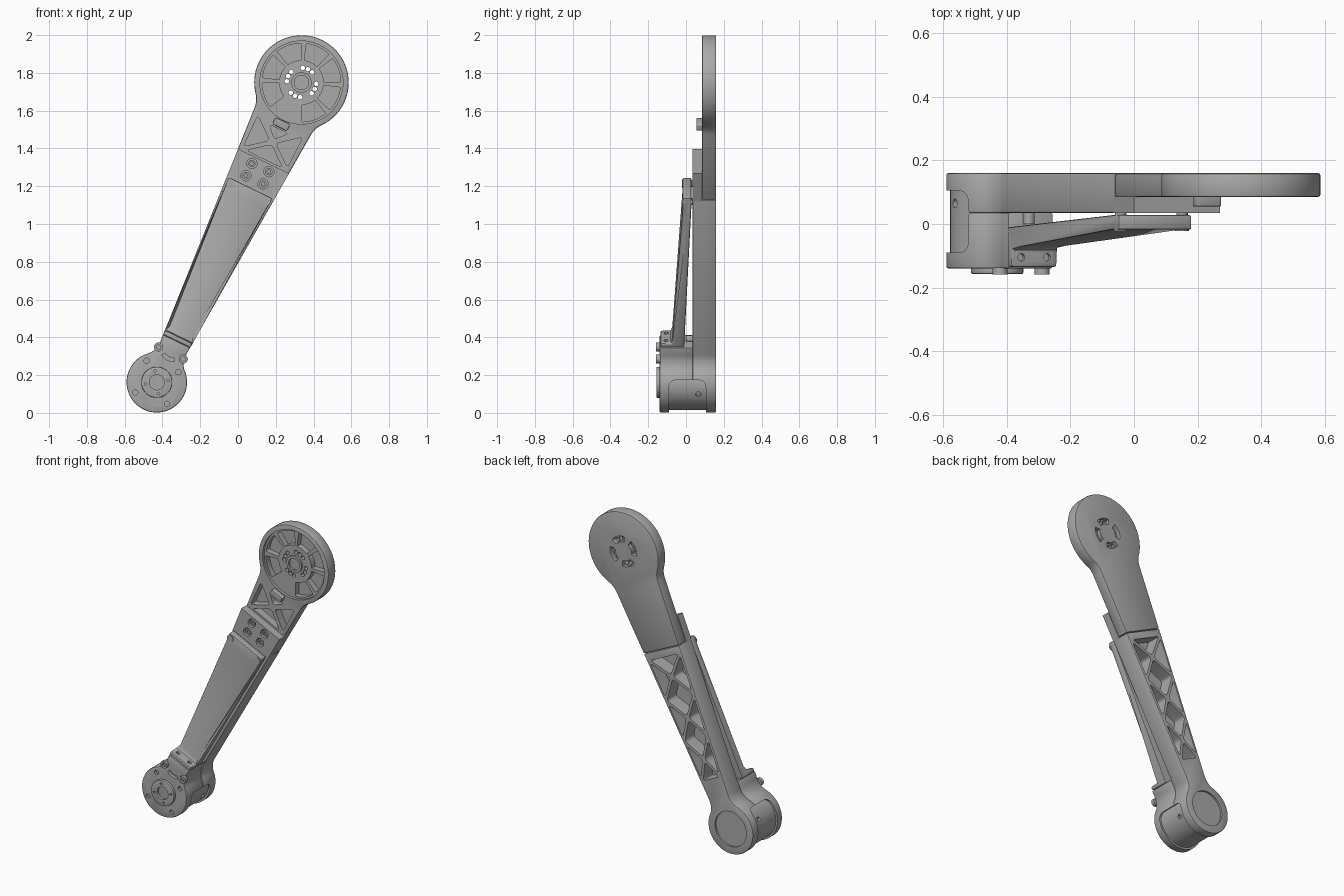
import bpy, bmesh, math
from mathutils import Vector

if "Cube" in bpy.data.objects:
    bpy.data.objects.remove(bpy.data.objects["Cube"])

# Local frame: s across the arm (x), y depth, t along the arm (z), origin at the lower hub
LEAN = math.atan2(0.765, 1.585)
BASE = (-0.43, 0.0, 0.162)
TOP = 1.762                      # distance between the two hub axes
A, M = 0.063, 0.067              # half width of the arm = A + M * t

grey = bpy.data.materials.new("machined_grey")
grey.diffuse_color = (0.4, 0.4, 0.4, 1)
grey.use_nodes = True
grey.node_tree.nodes["Principled BSDF"].inputs["Base Color"].default_value = grey.diffuse_color


def half(t):
    return A + M * t


def circle(s, t, r, n=32):
    return [(s + r * math.cos(2 * math.pi * i / n), t + r * math.sin(2 * math.pi * i / n)) for i in range(n)]


def rect(a0, b0, a1, b1):
    return [(a0, b0), (a1, b0), (a1, b1), (a0, b1)]


def sector(t, r0, r1, mid, span, n=10):
    """Ring sector around (0, t); angle measured from +t."""
    ang = [mid - span / 2 + span * i / n for i in range(n + 1)]
    pts = [(r1, a) for a in ang] + [(r0, a) for a in reversed(ang)]
    return [(r * math.sin(a), t + r * math.cos(a)) for r, a in pts]


def inset(pts, d):
    """Move every side of a convex counter-clockwise polygon inwards."""
    out, n = [], len(pts)
    for i in range(n):
        p, q, r = (Vector(pts[j % n]) for j in (i - 1, i, i + 1))
        u, v = (q - p).normalized(), (r - q).normalized()
        n1, n2 = Vector((-u.y, u.x)), Vector((-v.y, v.x))
        out.append(tuple(q + (n1 + n2) * d / (1 + n1.dot(n2))))
    return out


def rounded(pts, r, n=4):
    out, c = [], len(pts)
    for i in range(c):
        p, q, s = (Vector(pts[j % c]) for j in (i - 1, i, i + 1))
        d = min(r, (p - q).length * 0.45, (s - q).length * 0.45)
        a, b = q + (p - q).normalized() * d, q + (s - q).normalized() * d
        for k in range(n + 1):
            f = k / n
            out.append(tuple(a * (1 - f) ** 2 + q * 2 * f * (1 - f) + b * f * f))
    return out


def neck(R, a, m, rho, end):
    """Disc of radius R blending by a fillet into a tapering neck cut off at 'end'."""
    k = math.sqrt(1 + m * m)
    off = a + rho * k
    t = (-off * m + math.sqrt((off * m) ** 2 - k * k * (off * off - (R + rho) ** 2))) / (k * k)
    s = off + m * t
    hub = math.atan2(t, s)
    side = [(R * math.cos(x), R * math.sin(x)) for x in
            [-math.pi / 2 + (hub + math.pi / 2) * i / 36 for i in range(37)]]
    a0, a1 = math.pi + hub, math.pi - math.atan(m)
    side += [(s + rho * math.cos(x), t + rho * math.sin(x)) for x in
             [a0 + (a1 - a0) * i / 12 for i in range(1, 13)]]
    side.append((a + m * end, end))
    return side + [(-x, z) for x, z in reversed(side[1:])]


def prism(bm, pts, c0, c1, axis='y'):
    place = {'y': lambda a, b, c: (a, c, b), 'x': lambda a, b, c: (c, a, b), 't': lambda a, b, c: (a, b, c)}[axis]
    lo = [bm.verts.new(place(a, b, c0)) for a, b in pts]
    hi = [bm.verts.new(place(a, b, c1)) for a, b in pts]
    bm.faces.new(lo)
    bm.faces.new(hi[::-1])
    for i in range(len(pts)):
        j = (i + 1) % len(pts)
        bm.faces.new((lo[i], hi[i], hi[j], lo[j]))


def mesh_object(name, prisms, shape=None):
    bm = bmesh.new()
    for p in prisms:
        prism(bm, *p)
    if shape:
        for v in bm.verts:
            shape(v)
    bmesh.ops.recalc_face_normals(bm, faces=bm.faces)
    me = bpy.data.meshes.new(name)
    bm.to_mesh(me)
    bm.free()
    ob = bpy.data.objects.new(name, me)
    bpy.context.collection.objects.link(ob)
    return ob


def part(name, prisms, cuts=(), bevel=0.0, shape=None):
    """Bevelled prisms minus groups of prisms, leaned into place."""
    ob = mesh_object(name, prisms, shape)
    if bevel:
        b = ob.modifiers.new("edge", 'BEVEL')
        b.width, b.segments, b.limit_method, b.angle_limit = bevel, 2, 'ANGLE', math.radians(40)
    cutters = [mesh_object("cutter", c) for c in cuts]
    for c in cutters:
        c.hide_render = True
        m = ob.modifiers.new("cut", 'BOOLEAN')
        m.operation, m.solver, m.object = 'DIFFERENCE', 'EXACT', c
    bpy.context.view_layer.update()
    me = bpy.data.meshes.new_from_object(ob.evaluated_get(bpy.context.evaluated_depsgraph_get()))
    ob.modifiers.clear()
    ob.data = me
    for c in cutters:
        bpy.data.objects.remove(c)
    me.materials.clear()
    me.materials.append(grey)
    ob.location, ob.rotation_euler = BASE, (0, LEAN, 0)
    bpy.ops.object.select_all(action='DESELECT')
    ob.select_set(True)
    bpy.context.view_layer.objects.active = ob
    bpy.ops.object.shade_smooth_by_angle(angle=math.radians(30))
    return ob


def bolt(name, s, t, y, r=0.024, h=0.018):
    part(name, [(circle(s, t, r, 24), y - h, y + 0.004)],
         [[(circle(s, t, r * 0.55, 6), y - h - 0.01, y - 0.004)]])


# Lower hub: side band is recessed around a slimmer core
band = [(rounded(rect(-0.09, -0.4, 0.105, 0.08), 0.04, 6), -0.5, 0.5, 'x')]
ear_screws = [(circle(0.126 * math.sin(a), 0.126 * math.cos(a), 0.014, 16), -0.2, -0.125)
              for a in (math.radians(x - 26) for x in (-25, 65, 155, 245))]
smile = [(rounded(sector(0.21, 0.06, 0.08, math.pi, 1.0), 0.01), -0.2, -0.12)]
part("lower_hub", [(neck(0.16, A, M, 0.1, 0.242), -0.14, 0.036)], [band, ear_screws, smile], 0.007)
part("hub_core", [(circle(0, 0, 0.148, 64), -0.1, 0.115)],
     [[(circle(0.065, 0, 0.014, 16), 0.13, 0.2, 'x'), (circle(0.065, 0, 0.014, 16), -0.2, -0.13, 'x')]])

# Front cap with bore and small screw holes
part("hub_cap", [(circle(0, 0, 0.082, 48), -0.157, -0.13)],
     [[(circle(0, 0, 0.04, 32), -0.2, -0.14)] +
      [(circle(0.06 * math.cos(a), 0.06 * math.sin(a), 0.007, 10), -0.2, -0.145)
       for a in (math.pi / 2 * i + 0.6 for i in range(4))]], 0.004)
for i, s in enumerate((-0.073, 0.073)):
    bolt("hub_bolt_%d" % i, s, 0.172, -0.14)
part("hub_post", [(circle(-0.01, 0.25, 0.018, 16), 0.0, 0.04)])

# Lower arm with cross-braced pockets in its back
nodes = [0.31, 0.575, 0.835, 1.1]
mids = [(a + b) / 2 for a, b in zip(nodes, nodes[1:])]
edge = [half(t) - 0.006 for t in nodes]
cells = []
for i, m in enumerate(mids):
    cells += [[(edge[i], nodes[i]), (edge[i + 1], nodes[i + 1]), (0, m)],
              [(-edge[i], nodes[i]), (0, m), (-edge[i + 1], nodes[i + 1])]]
for i in (1, 2):
    cells.append([(0, mids[i - 1]), (edge[i], nodes[i]), (0, mids[i]), (-edge[i], nodes[i])])
cells += [[(-edge[0], nodes[0]), (edge[0], nodes[0]), (0, mids[0])],
          [(0, mids[-1]), (edge[-1], nodes[-1]), (-edge[-1], nodes[-1])]]
pockets = [(rounded(inset(c, 0.009), 0.02), 0.07, 0.2) for c in cells]
back_seat = [(circle(0, 0, 0.112, 48), 0.148, 0.2)]
part("lower_arm", [(neck(0.16, A, M, 0.1, 1.137), 0.035, 0.16)], [band, pockets, back_seat], 0.006)

# Tongue overlapping the upper arm, with four counterbored bolts
holes = [(s, t) for s in (-0.05, 0.05) for t in (1.19, 1.262)]
part("arm_tongue", [([(-half(1.13), 1.13), (half(1.13), 1.13), (half(1.3), 1.3), (-half(1.3), 1.3)], 0.035, 0.086)],
     [[(circle(s, t, 0.027, 24), 0.0, 0.06) for s, t in holes]])
for i, (s, t) in enumerate(holes):
    bolt("tongue_bolt_%d" % i, s, t, 0.06, 0.019, 0.016)

# Upper arm and wheel-like upper hub
plate = [(s, TOP - t) for s, t in neck(0.25, A + M * TOP, -M, 0.12, TOP - 1.14)]
x0, x1, xm = 1.30, 1.53, 1.413
truss = [[(0.14, x0), (0.145, x1), (0, xm)], [(-0.14, x0), (0, xm), (-0.145, x1)],
         [(-0.14, x0), (0.14, x0), (0, xm)], [(0, xm), (0.085, 1.5), (-0.085, 1.5)]]
truss = [(rounded(inset(c, 0.012), 0.02), 0.0, 0.135) for c in truss]
petals = [(rounded(sector(TOP, 0.118, 0.208, math.pi / 4 * k, math.radians(37)), 0.025), 0.0, 0.138)
          for k in range(8) if k != 4]
drilled = [(circle(0.078 * math.sin(a), TOP + 0.078 * math.cos(a), 0.012, 14), 0.0, 0.3)
           for a in (math.pi / 2 * k + d for k in range(4) for d in (-0.36, 0.0, 0.36))]
slots = [(rounded(sector(TOP, 0.06, 0.096, math.pi / 2 * k, 1.05), 0.02), 0.135, 0.3) for k in range(4)]
part("upper_arm", [(plate, 0.085, 0.16)],
     [[(circle(0, TOP, 0.22, 72), 0.0, 0.102)], petals, truss, drilled, slots], 0.007)
part("wheel_boss", [(circle(0, TOP, 0.054, 40), 0.09, 0.12)], [[(circle(0, TOP, 0.038, 32), 0.0, 0.105)]])
part("stop_block", [(rounded(rect(-0.043, 1.497, 0.043, 1.537), 0.01), 0.055, 0.11)], bevel=0.004)


# Sloping cover with a foot bolted on top of the lower hub
def taper(v):
    v.co.x *= half(v.co.z) - 0.011 if v.co.z > 0.28 else 0.08


side = [(-0.135, 0.242), (-0.135, 0.267), (-0.08, 0.269), (-0.072, 0.3), (-0.018, 1.08),
        (-0.018, 1.143), (0.028, 1.143), (0.028, 1.08), (-0.01, 0.242)]
part("cover", [(side, -1, 1, 'x')],
     [[(circle(s, -0.105, 0.012, 16), 0.255, 0.29, 't') for s in (-0.045, 0.045)]], 0.007, taper)
for i, s in enumerate((-0.107, 0.107)):
    bolt("cover_bolt_%d" % i, s, 1.115, -0.018, 0.022, 0.004)
    part("cover_pad_%d" % i, [(circle(s, 1.115, 0.018, 16), 0.02, 0.037)])
